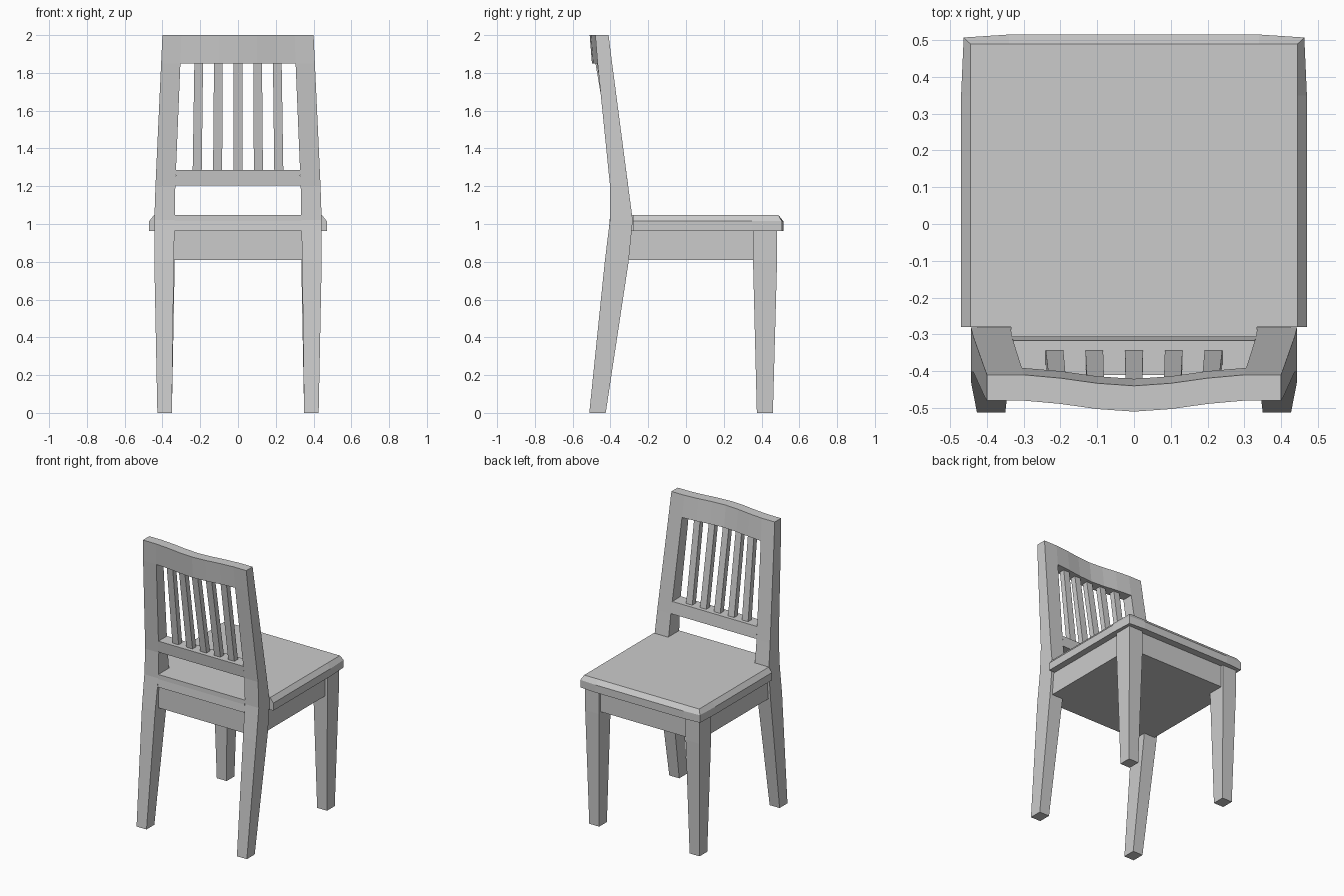
import bpy, bmesh

if "Cube" in bpy.data.objects:
    bpy.data.objects.remove(bpy.data.objects["Cube"])

wood = bpy.data.materials.new("plain grey")
wood.diffuse_color = (0.6, 0.6, 0.6, 1)
wood.use_nodes = True
wood.node_tree.nodes["Principled BSDF"].inputs["Base Color"].default_value = wood.diffuse_color


def loft(name, rings):
    """Skin a list of equal-length point rings and cap both ends."""
    bm = bmesh.new()
    loops = [[bm.verts.new(p) for p in ring] for ring in rings]
    n = len(loops[0])
    for a, b in zip(loops, loops[1:]):
        for i in range(n):
            j = (i + 1) % n
            bm.faces.new((a[i], a[j], b[j], b[i]))
    bm.faces.new(loops[0])
    bm.faces.new(loops[-1])
    bmesh.ops.recalc_face_normals(bm, faces=bm.faces)
    mesh = bpy.data.meshes.new(name)
    bm.to_mesh(mesh)
    bm.free()
    mesh.materials.append(wood)
    obj = bpy.data.objects.new(name, mesh)
    bpy.context.collection.objects.link(obj)
    return obj


def post(name, sections):
    """Rectangular sections (z, x0, x1, y0, y1) joined from bottom to top."""
    return loft(name, [[(x0, y0, z), (x1, y0, z), (x1, y1, z), (x0, y1, z)]
                       for z, x0, x1, y0, y1 in sections])


# Legs: z, inner x, outer x, rear y, front y
BACK = [(0, .35, .427, -.512, -.425), (.8, .34, .443, -.43, -.304),
        (1.02, .335, .443, -.403, -.282), (1.2, .332, .437, -.402, -.306),
        (1.85, .305, .407, -.468, -.391), (2, .30, .40, -.48, -.41)]
FRONT = [(0, .35, .427, .375, .46), (.8, .335, .443, .355, .482),
         (.965, .335, .443, .355, .482)]
for side, s in (("left", -1), ("right", 1)):
    for kind, secs in (("back_leg", BACK), ("front_leg", FRONT)):
        post(f"{kind}_{side}", [(z, s * a, s * b, c, d) for z, a, b, c, d in secs])

# Apron block under the seat
post("apron", [(.81, -.425, .425, -.395, .465), (.965, -.425, .425, -.395, .465)])


# Seat: softly bowed outline, bevelled top edge, tongue between the back legs
def outline(half, z):
    return [(x, y, z) for x, y in half] + [(-x, y, z) for x, y in reversed(half)]


def rim(y):
    return [(.335, y), (.335, -.28), (.47, -.28), (.47, .35), (.463, .507), (.34, .515)]


top = [(.335, -.403), (.335, -.28), (.445, -.28), (.445, .35), (.445, .49), (.34, .49)]
loft("seat", [outline(rim(-.41), .962), outline(rim(-.404), 1.015), outline(top, 1.047)])

# Lower back rail, flush with the legs
post("lower_back_rail", [(1.203, -.332, .332, -.402, -.306),
                         (1.285, -.328, .328, -.411, -.317)])

# Curved top rail, bowed backward in the middle
BOW = [(0, -.03), (.1, -.023), (.2, -.009), (.3, 0)]
path = [(-x, d) for x, d in reversed(BOW[1:])] + BOW
rings = []
for x, d in path:
    k = 1.017 if abs(x) == .3 else 1
    rings.append([(x * k, -.468 + d, 1.85), (x * k, -.391 + d, 1.85),
                  (x, -.41 + d, 2), (x, -.48 + d, 2)])
loft("top_rail", rings)

# Five slats leaning back into the bowed rail
for i in range(-2, 3):
    xb, xt, d = i * .108, i * .104, BOW[abs(i)][1]
    if i:
        d = BOW[abs(i)][1]
    post(f"slat_{i + 3}", [(1.28, xb - .024, xb + .024, -.382, -.343),
                           (1.855, xt - .023, xt + .023, -.45 + d, -.412 + d)])
